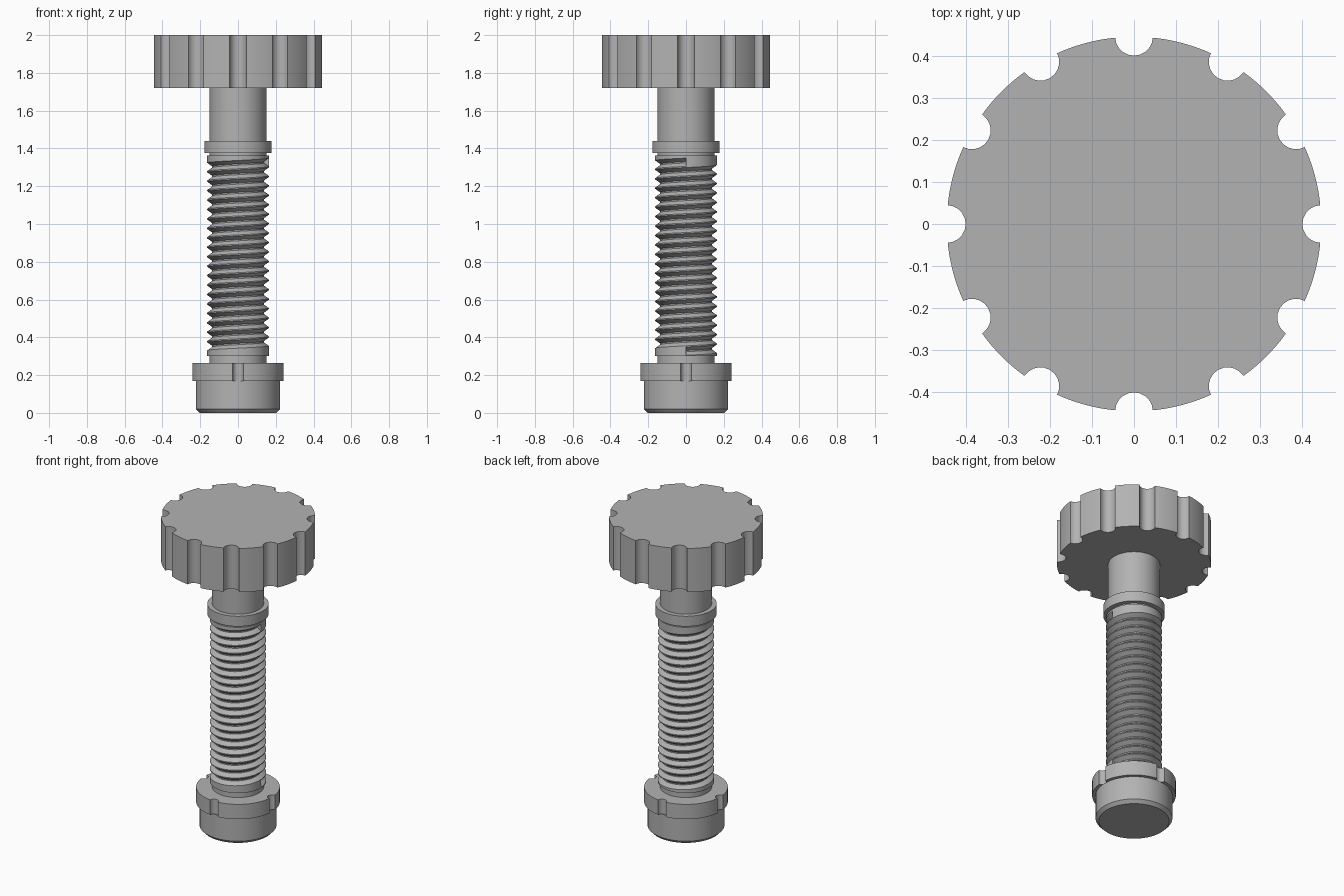
import bpy, bmesh, math
from math import cos, sin, pi, tau

cube = bpy.data.objects.get("Cube")
if cube:
    bpy.data.objects.remove(cube)

grey = bpy.data.materials.new("plain grey")
grey.use_nodes = True
GREY = (0.45, 0.45, 0.45, 1)
grey.diffuse_color = GREY
grey.node_tree.nodes["Principled BSDF"].inputs["Base Color"].default_value = GREY


def finish(name, bm):
    bmesh.ops.recalc_face_normals(bm, faces=bm.faces)
    mesh = bpy.data.meshes.new(name)
    bm.to_mesh(mesh)
    bm.free()
    obj = bpy.data.objects.new(name, mesh)
    bpy.context.collection.objects.link(obj)
    mesh.materials.append(grey)
    bpy.ops.object.select_all(action='DESELECT')
    obj.select_set(True)
    bpy.context.view_layer.objects.active = obj
    bpy.ops.object.shade_smooth_by_angle(angle=math.radians(30))
    return obj


def lathe(name, profile, sides=96):
    """Stack of rings from (radius, height) pairs, capped at both ends."""
    bm = bmesh.new()
    rings = [[bm.verts.new((r * cos(tau * i / sides), r * sin(tau * i / sides), z))
              for i in range(sides)] for r, z in profile]
    for low, high in zip(rings, rings[1:]):
        for i in range(sides):
            j = (i + 1) % sides
            bm.faces.new((low[i], low[j], high[j], high[i]))
    bm.faces.new(rings[0])
    bm.faces.new(rings[-1])
    return finish(name, bm)


def notched_disc(name, radius, notch, count, z0, z1, arc=10, rim=12):
    """Disc with evenly spaced round grooves down its rim."""
    bm = bmesh.new()
    outline = []
    half = 2 * math.asin(notch / (2 * radius))      # angle where groove meets rim
    bite = pi / 2 + half / 2
    step = tau / count
    for k in range(count):
        a = k * step
        cx, cy = radius * cos(a), radius * sin(a)
        for i in range(arc + 1):
            t = a + pi + (pi - bite) - pi / 2 - half / 2 + pi / 2 - half / 2
            t = a + pi + (pi / 2 - half / 2) * (1 - 2 * i / arc)
            outline.append((cx + notch * cos(t), cy + notch * sin(t)))
        for i in range(1, rim):
            t = a + half + (step - 2 * half) * i / rim
            outline.append((radius * cos(t), radius * sin(t)))
    face = bm.faces.new([bm.verts.new((x, y, z0)) for x, y in outline])
    top = bmesh.ops.extrude_face_region(bm, geom=[face], use_keep_orig=True)
    verts = [v for v in top["geom"] if isinstance(v, bmesh.types.BMVert)]
    bmesh.ops.translate(bm, verts=verts, vec=(0, 0, z1 - z0))
    return finish(name, bm)


def thread(name, crest, root, pitch, turns, z_low, z_start, z_high, sides=64):
    """Cylinder with a right-hand helical groove cut in it."""
    bm = bmesh.new()
    section = [(crest, -0.44), (root, -0.07), (root, 0.07), (crest, 0.44)]
    total = turns * sides

    def point(r, i, z):
        a = tau * i / sides
        return bm.verts.new((r * cos(a), r * sin(a), z))

    groove = [[point(r, i, z_start + pitch * (i / sides + dz)) for r, dz in section]
              for i in range(total + 1)]
    bottom = [point(crest, i, z_low) for i in range(sides)]
    top = [point(crest, i, z_high) for i in range(sides)]
    for i in range(total):
        a, b = groove[i], groove[i + 1]
        for k in range(3):
            bm.faces.new((a[k], b[k], b[k + 1], a[k + 1]))
        # Land up to the next turn, or to the top edge on the last turn
        if i + sides < total:
            bm.faces.new((a[3], b[3], groove[i + sides + 1][0], groove[i + sides][0]))
        else:
            bm.faces.new((a[3], b[3], top[(i + 1) % sides], top[i % sides]))
        if i < sides:
            bm.faces.new((bottom[i], bottom[(i + 1) % sides], b[0], a[0]))
    bm.faces.new(groove[0])
    bm.faces.new(groove[-1])
    bm.faces.new(bottom)
    bm.faces.new(top)
    return finish(name, bm)


# Grip knob and smooth stem with its collar
notched_disc("knob", 0.447, 0.045, 12, 1.72, 2.0)
lathe("neck", [(0.15, 1.44), (0.15, 1.72)])
lathe("collar", [(0.178, 1.375), (0.178, 1.44)])
lathe("upper_relief", [(0.15, 1.362), (0.15, 1.375)])

# Threaded shank
thread("threaded_shank", 0.163, 0.137, 0.05, 20, 0.3, 0.327, 1.362)
lathe("lower_relief", [(0.15, 0.265), (0.15, 0.3)])

# Foot with a notched flange and chamfered base
notched_disc("foot_flange", 0.243, 0.028, 4, 0.17, 0.265, rim=24)
lathe("foot", [(0.204, 0), (0.223, 0.02), (0.223, 0.17)])
